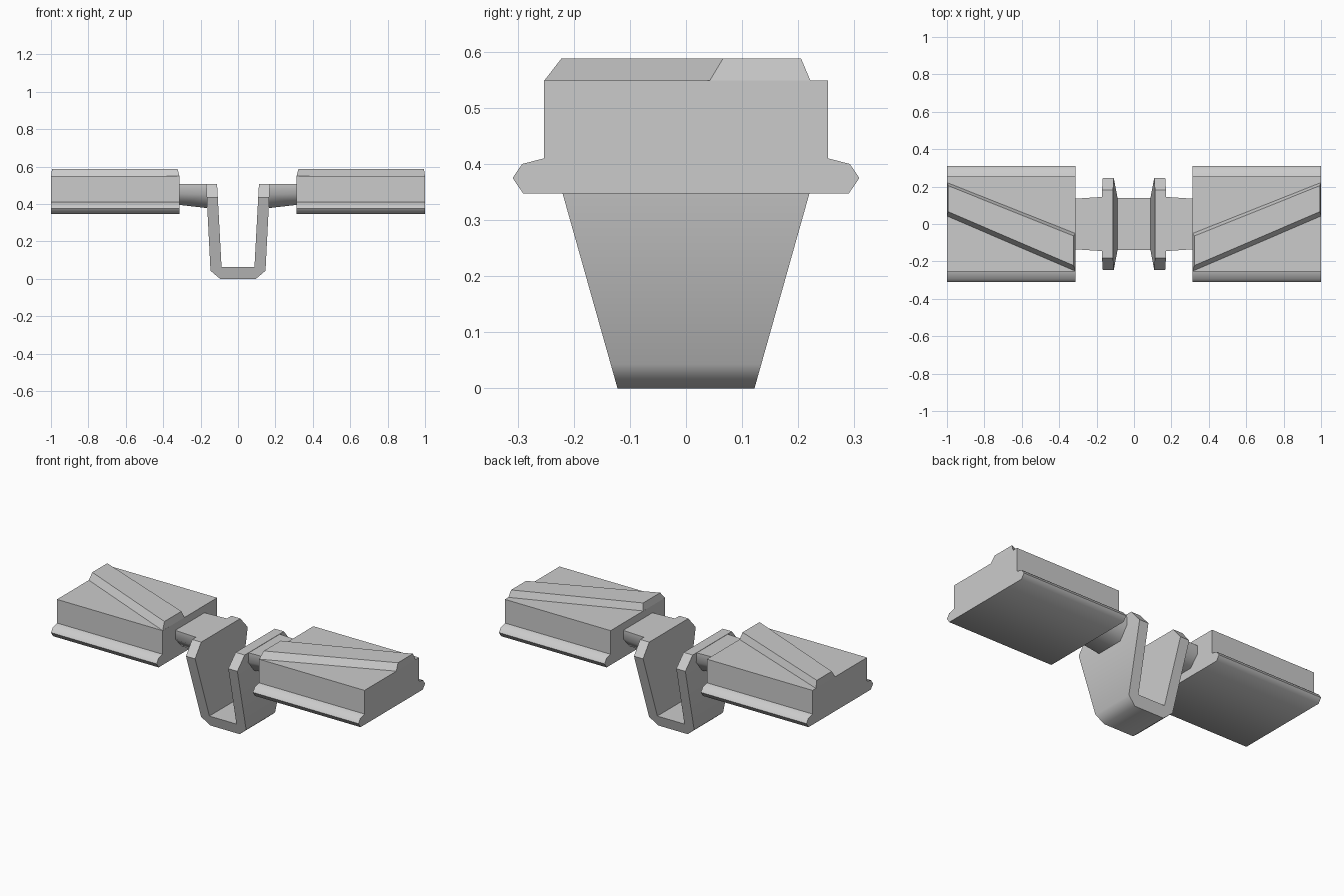
import bpy, bmesh, math

if "Cube" in bpy.data.objects:
    bpy.data.objects.remove(bpy.data.objects["Cube"])


def loft(name, sections, smooth, mirror=False):
    """Skin a list of matching closed sections, cap the ends, optionally mirror in x."""
    bm = bmesh.new()
    rings = [[bm.verts.new(p) for p in s] for s in sections]
    n = len(rings[0])
    for a, b in zip(rings, rings[1:]):
        for i in range(n):
            j = (i + 1) % n
            bm.faces.new((a[i], a[j], b[j], b[i]))
    bm.faces.new(rings[0])
    bm.faces.new(rings[-1])
    bmesh.ops.remove_doubles(bm, verts=bm.verts, dist=1e-5)
    bmesh.ops.recalc_face_normals(bm, faces=bm.faces)
    mesh = bpy.data.meshes.new(name)
    bm.to_mesh(mesh)
    bm.free()
    ob = bpy.data.objects.new(name, mesh)
    bpy.context.collection.objects.link(ob)
    bpy.ops.object.select_all(action='DESELECT')
    ob.select_set(True)
    bpy.context.view_layer.objects.active = ob
    bpy.ops.object.shade_smooth_by_angle(angle=math.radians(smooth))
    if mirror:
        ob.modifiers.new("Mirror", 'MIRROR')
    return ob


def symmetric(half):
    """Close a right-hand (y, z) half profile with its mirror image."""
    return half + [(-y, z) for y, z in reversed(half)]


# Foot pads with flared bottom lips
pad = symmetric([(0.29, 0.347), (0.309, 0.375), (0.292, 0.40),
                 (0.253, 0.41), (0.253, 0.549)])
loft("foot_pad", [[(x, y, z) for y, z in pad] for x in (0.313, 1.0)], 60, True)

# Diagonal tread ridges: base outline and slightly smaller top outline
base = [(0.313, -0.253), (1.0, 0.042), (1.0, 0.222), (0.313, -0.05)]
top = [(0.323, -0.222), (0.994, 0.066), (0.994, 0.205), (0.323, -0.064)]
loft("tread_ridge", [[(x, y, 0.548) for x, y in base],
                     [(x, y, 0.588) for x, y in top]], 30, True)

# Stub axles: flat top, tapered underside, a little larger toward the yoke
inner = symmetric([(0.085, 0.378), (0.145, 0.45), (0.145, 0.506)])
outer = symmetric([(0.08, 0.396), (0.135, 0.455), (0.135, 0.506)])
loft("stub_axle", [[(0.165, y, z) for y, z in inner],
                   [(0.32, y, z) for y, z in outer]], 60, True)

# U-shaped yoke: (outer, inner) wall points down one side, then mirrored
side = [((0.171, 0.508), (0.112, 0.508)),
        ((0.167, 0.435), (0.108, 0.435)),
        ((0.147, 0.043), (0.088, 0.064)),
        ((0.096, 0.0), (0.088, 0.064))]
path = [((-o[0], o[1]), (-i[0], i[1])) for o, i in side] + side[::-1]


def half_width(z):
    return 0.182 if z > 0.5 else 0.122 + 0.282 * z


sections = []
for (xo, zo), (xi, zi) in path:
    wo, wi = half_width(zo), half_width(zi)
    sections.append([(xo, -wo, zo), (xo, wo, zo), (xi, wi, zi), (xi, -wi, zi)])
loft("yoke", sections, 48)
